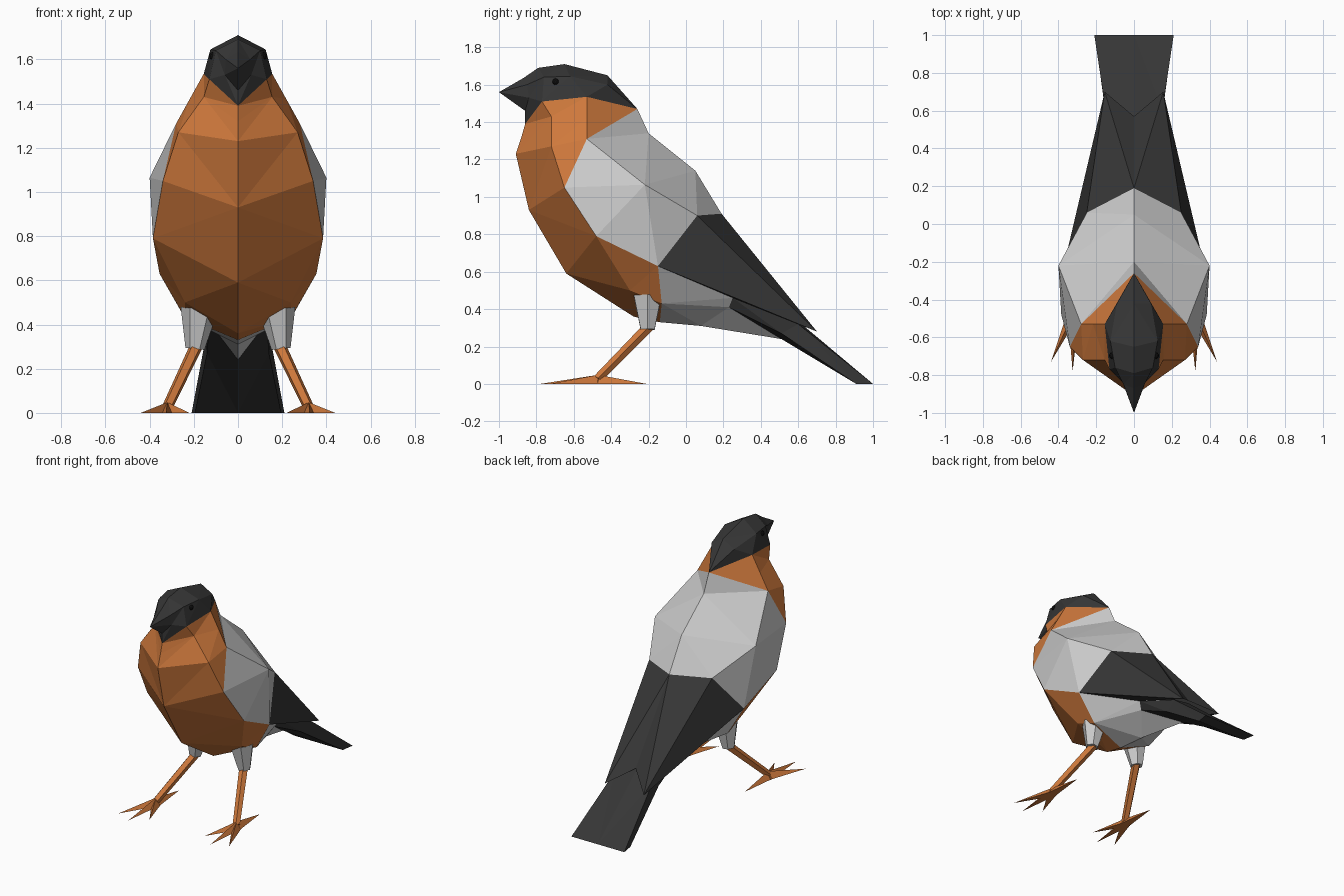
import bpy, bmesh
from mathutils import Vector

if "Cube" in bpy.data.objects:
    bpy.data.objects.remove(bpy.data.objects["Cube"])


def material(name, rgb):
    m = bpy.data.materials.new(name)
    m.diffuse_color = (*rgb, 1)
    m.use_nodes = True
    m.node_tree.nodes["Principled BSDF"].inputs["Base Color"].default_value = m.diffuse_color
    return m


ORANGE = material("orange", (0.62, 0.19, 0.045))
DARK = material("dark", (0.037, 0.037, 0.037))
BLACK = material("eye_black", (0.004, 0.004, 0.004))


def finish(name, bm, mat=None):
    """Turn a right-hand half into a mirrored, flat-shaded object."""
    mesh = bpy.data.meshes.new(name)
    bm.to_mesh(mesh)
    bm.free()
    if mat:
        mesh.materials.append(mat)
    obj = bpy.data.objects.new(name, mesh)
    bpy.context.collection.objects.link(obj)
    obj.modifiers.new("mirror", 'MIRROR')


def loft(name, patches, mat=None):
    """Skin rows of points (head to tail, belly to spine) with triangles."""
    bm = bmesh.new()
    made = {}

    def tri(*pts):
        if len(set(pts)) == 3:
            for p in pts:
                if p not in made:
                    made[p] = bm.verts.new(p)
            bm.faces.new([made[p] for p in pts])

    for rows in patches:
        for r0, r1 in zip(rows, rows[1:]):
            for a, b, c, d in zip(r0, r1, r1[1:], r0[1:]):
                # split each quad along its shorter diagonal
                if (Vector(a) - Vector(c)).length < (Vector(b) - Vector(d)).length:
                    tri(a, b, c)
                    tri(a, c, d)
                else:
                    tri(a, b, d)
                    tri(b, c, d)
    finish(name, bm, mat)


def tube(name, p0, r0, p1, r1, sides, mat=None):
    """Tapered prism between two points."""
    p0, p1 = Vector(p0), Vector(p1)
    axis = p1 - p0
    bm = bmesh.new()
    bmesh.ops.create_cone(bm, cap_ends=True, segments=sides, radius1=r0,
                          radius2=r1, depth=axis.length)
    rot = axis.to_track_quat('Z', 'Y').to_matrix().to_4x4()
    bmesh.ops.transform(bm, matrix=rot, verts=bm.verts)
    bmesh.ops.translate(bm, vec=(p0 + p1) / 2, verts=bm.verts)
    finish(name, bm, mat)


# Points shared by neighbouring parts
tip, nape = (0, -1.0, 1.56), (0, -.26, 1.47)
chin, cheek, ear = (0, -.86, 1.39), (.13, -.77, 1.51), (.155, -.53, 1.535)
shoulder, chest = (.28, -.53, 1.31), (.34, -.65, 1.05)
side, flank = (.385, -.48, .79), (.355, -.15, .63)
back, spine = (.25, .06, .90), (0, .19, .91)
vent, hip = (0, -.14, .33), (.24, -.13, .43)
root_low, root_high, covert = (.13, .23, .41), (.16, .25, .46), (0, .51, .24)

# Head with beak
throat = (0, -.60, 1.42)
loft("head", [[
    [tip] * 4,
    [(0, -.86, 1.46), (.06, -.84, 1.53), (.055, -.85, 1.60), (0, -.87, 1.635)],
    [chin, cheek, (.10, -.76, 1.64), (0, -.79, 1.69)],
    [throat, ear, (.125, -.62, 1.645), (0, -.65, 1.71)],
    [throat, ear, (.09, -.42, 1.60), (0, -.42, 1.65)],
    [nape] * 4,
]], DARK)

# Breast and belly, plus the collar up to the nape
loft("breast", [[
    [chin, cheek, ear],
    [(0, -.88, 1.32), (.155, -.72, 1.43), (.2175, -.53, 1.4225)],
    [(0, -.91, 1.23), (.27, -.72, 1.27), shoulder],
    [(0, -.84, .93), chest, chest],
    [(0, -.64, .59), side, side],
    [(0, -.28, .36), (.24, -.30, .50), flank],
    [vent, hip, flank],
], [[ear, nape], [shoulder, nape]]], ORANGE)

# Grey mantle
loft("back", [[
    [chest, shoulder, (0, -.20, 1.34)],
    [side, (.40, -.22, 1.065), (0, .05, 1.14)],
    [flank, back, spine],
], [[shoulder, nape], [shoulder, (0, -.20, 1.34)]]])

# Grey rump under the wings
loft("rump", [[
    [vent, hip, flank],
    [(0, .08, .31), root_low, root_high],
    [covert, root_low, root_high],
]])

# Folded wings
wing_tip = (.155, .70, .28)
loft("wings", [[
    [root_high, flank, back, spine, (0, .57, .38)],
    [wing_tip] * 5,
]], DARK)

# Tail
loft("tail", [[
    [covert, root_low, root_high, (0, .25, .50)],
    [covert, (.14, .51, .27), (.15, .60, .32), (0, .57, .36)],
    [(0, .91, 0), (.195, .91, 0), (.21, 1.0, 0), (0, 1.0, 0)],
    [(0, .91, 0), (0, .91, 0), (0, 1.0, 0), (0, 1.0, 0)],
]], DARK)

# Thighs and shanks
tube("thighs", (.175, -.205, .47), .085, (.195, -.205, .29), .043, 6)
tube("shanks", (.185, -.195, .31), .03, (.32, -.475, .025), .025, 5, ORANGE)

# Feet: three front toes and one back toe, each a long low pyramid
bm = bmesh.new()
hub = Vector((.32, -.47, 0))
for x, y in ((.44, -.73), (.325, -.78), (.22, -.69), (.32, -.21)):
    toe = Vector((x, y, 0))
    along = (toe - hub).normalized()
    across = Vector((-along.y, along.x, 0)) * .032
    heel = hub - along * .01
    pts = [heel + Vector((0, 0, .05)), heel + across, heel - across, toe]
    top, left, right, end = [bm.verts.new(p) for p in pts]
    for f in ((top, right, end), (top, end, left), (left, end, right), (top, left, right)):
        bm.faces.new(f)
finish("feet", bm, ORANGE)

# Eyes
bm = bmesh.new()
bmesh.ops.create_icosphere(bm, subdivisions=2, radius=.018)
bmesh.ops.translate(bm, vec=(.114, -.697, 1.615), verts=bm.verts)
finish("eyes", bm, BLACK)
